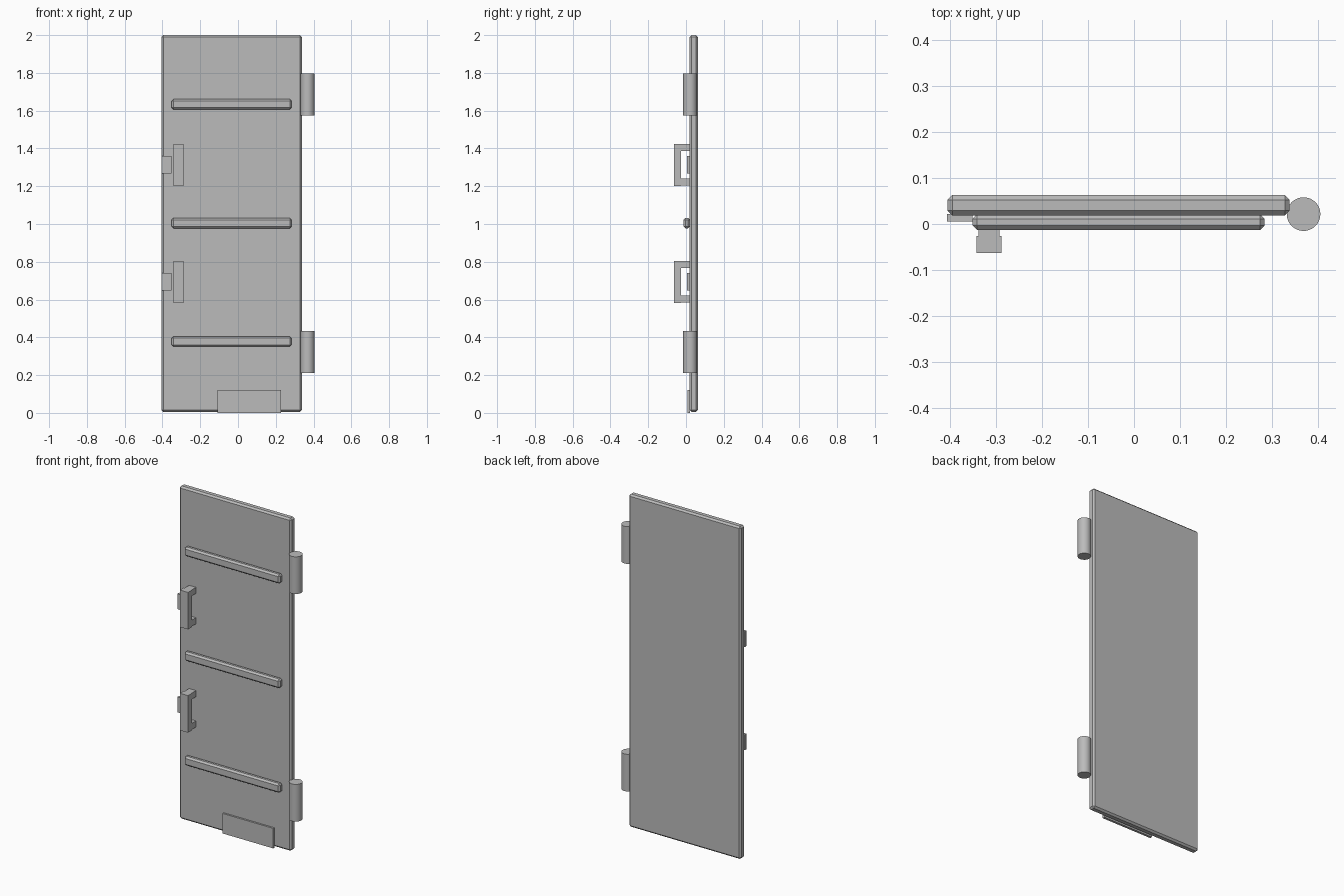
import bpy, bmesh, math

if "Cube" in bpy.data.objects:
    bpy.data.objects.remove(bpy.data.objects["Cube"])

grey = bpy.data.materials.new("grey_metal")
grey.diffuse_color = (0.5, 0.5, 0.5, 1)
grey.use_nodes = True
grey.node_tree.nodes["Principled BSDF"].inputs["Base Color"].default_value = grey.diffuse_color


def finish(bm, name):
    mesh = bpy.data.meshes.new(name)
    bm.to_mesh(mesh)
    bm.free()
    mesh.materials.append(grey)
    obj = bpy.data.objects.new(name, mesh)
    bpy.context.collection.objects.link(obj)
    return obj


def box(name, x, y, z, bevel=0):
    """Box from (min, max) ranges, with an optional chamfer."""
    bm = bmesh.new()
    bmesh.ops.create_cube(bm, size=1)
    for v in bm.verts:
        for i, (lo, hi) in enumerate((x, y, z)):
            v.co[i] = hi if v.co[i] > 0 else lo
    if bevel:
        bmesh.ops.bevel(bm, geom=bm.edges[:], offset=bevel, segments=1,
                        affect='EDGES', profile=0.5)
    return finish(bm, name)


def hinge(name, z0, z1):
    bm = bmesh.new()
    bmesh.ops.create_cone(bm, cap_ends=True, segments=48, radius1=0.0365,
                          radius2=0.0365, depth=z1 - z0)
    bmesh.ops.translate(bm, verts=bm.verts, vec=(0.3685, 0.0215, (z0 + z1) / 2))
    obj = finish(bm, name)
    bpy.ops.object.select_all(action='DESELECT')
    obj.select_set(True)
    bpy.context.view_layer.objects.active = obj
    bpy.ops.object.shade_smooth_by_angle(angle=math.radians(30))


# Door leaf with chamfered edges
box("door_panel", (-0.405, 0.338), (0.019, 0.0625), (0.005, 2.0), 0.01)

# Horizontal ribs
for i, z in enumerate((0.378, 1.005, 1.633)):
    box(f"rib_{i}", (-0.351, 0.284), (-0.013, 0.021), (z - 0.0275, z + 0.0275), 0.01)

# Hinge barrels on the right edge
for i, z in enumerate((0.21, 1.575)):
    hinge(f"hinge_{i}", z, z + 0.223)

# Pull handles (grip and two legs) with latch plates
for i, z in enumerate((0.694, 1.313)):
    box(f"handle_grip_{i}", (-0.342, -0.288), (-0.0625, -0.026), (z - 0.111, z + 0.111))
    for side, s in (("lower", -1), ("upper", 1)):
        c = z + s * 0.091
        box(f"handle_leg_{side}_{i}", (-0.338, -0.292), (-0.03, 0.021), (c - 0.0185, c + 0.0185))
    box(f"latch_plate_{i}", (-0.406, -0.351), (0.005, 0.022), (z - 0.046, z + 0.046))

# Kick plate at the foot
box("kick_plate", (-0.108, 0.228), (0.008, 0.022), (0.0, 0.12))
